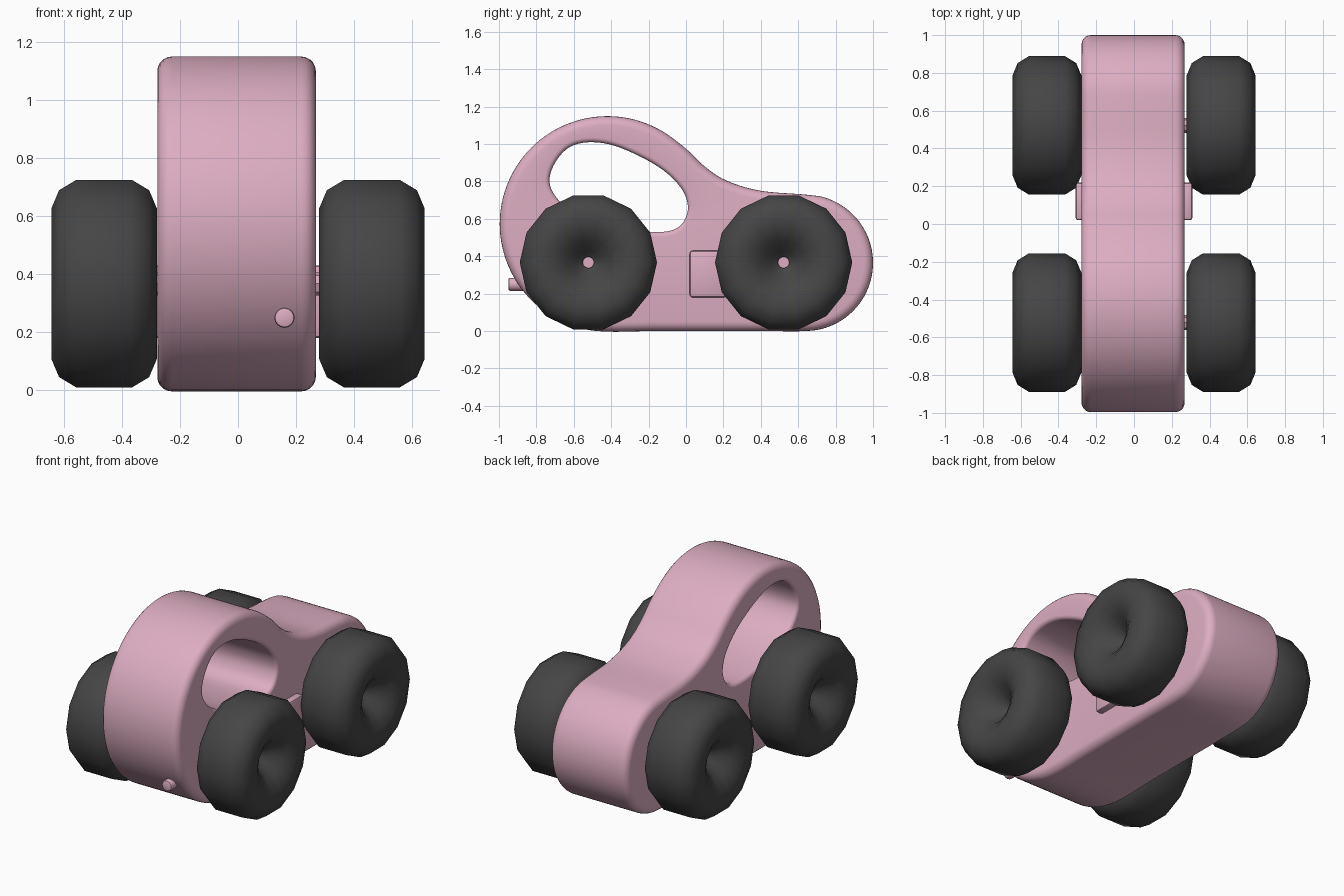
import bpy, bmesh
from math import sin, cos, pi, radians
from mathutils import Vector, Matrix

if "Cube" in bpy.data.objects:
    bpy.data.objects.remove(bpy.data.objects["Cube"])


def material(name, rgb):
    m = bpy.data.materials.new(name)
    m.use_nodes = True
    m.diffuse_color = (*rgb, 1)
    bsdf = next(n for n in m.node_tree.nodes if n.type == 'BSDF_PRINCIPLED')
    bsdf.inputs["Base Color"].default_value = (*rgb, 1)
    return m


pink = material("soft pink", (0.72, 0.42, 0.535))
rubber = material("dark rubber", (0.06, 0.06, 0.06))


def finish(name, bm, mat, angle=40):
    bmesh.ops.recalc_face_normals(bm, faces=bm.faces)
    mesh = bpy.data.meshes.new(name)
    bm.to_mesh(mesh)
    bm.free()
    mesh.materials.append(mat)
    mesh.shade_smooth()
    mesh.set_sharp_from_angle(angle=radians(angle))
    ob = bpy.data.objects.new(name, mesh)
    bpy.context.collection.objects.link(ob)
    return ob


def arc(cy, cz, r, start, end, n):
    angles = [radians(start + (end - start) * i / n) for i in range(n + 1)]
    return [(cy + r * cos(a), cz + r * sin(a)) for a in angles]


def smooth_loop(points, steps=5):
    """Closed smooth curve through the points."""
    p = [Vector(q) for q in points]
    n, out = len(p), []
    for i in range(n):
        a, b, c, d = (p[(i + k) % n] for k in (-1, 0, 1, 2))
        for s in range(steps):
            t = s / steps
            out.append(0.5 * (2 * b + (c - a) * t + (2 * a - 5 * b + 4 * c - d) * t * t
                              + (3 * b - a - 3 * c + d) * t ** 3))
    return out


def inset(loop, amount):
    """Move a loop to its left, which is into the body."""
    n, out = len(loop), []
    for i, p in enumerate(loop):
        t = (loop[(i + 1) % n] - loop[i - 1]).normalized()
        out.append(p + Vector((-t.y, t.x)) * amount)
    return out


def rounded_wall(bm, loop, x0, x1, r, steps=5):
    """Wall across the width with rounded rims; returns the rim edges of each side."""
    turns = [pi / 2 * i / steps for i in range(steps + 1)]
    rows = [(r * (1 - sin(a)), x0 + r * (1 - cos(a))) for a in turns]
    rows += [(r * (1 - sin(a)), x1 - r * (1 - cos(a))) for a in reversed(turns)]
    rings = [[bm.verts.new((x, p.x, p.y)) for p in inset(loop, d)] for d, x in rows]
    n = len(loop)
    for a, b in zip(rings, rings[1:]):
        for i in range(n):
            j = (i + 1) % n
            bm.faces.new((a[i], a[j], b[j], b[i]))
    return [[bm.edges.get((g[i], g[(i + 1) % n])) for i in range(n)] for g in (rings[0], rings[-1])]


# Body: one thick slab with a rounded outline and a window through it
outline = [(y, 0) for y in (-0.2, 0, 0.2, 0.42)]
outline += arc(0.635, 0.365, 0.365, -90, 90, 10)
outline += [(0.4, 0.75), (0.22, 0.803), (0.1, 0.88), (0, 0.975)]
outline += arc(-0.42, 0.573, 0.576, 60, 270, 14)
window = [(-0.73, 0.8), (-0.7, 0.9), (-0.62, 0.985), (-0.5, 1.01), (-0.35, 0.98),
          (-0.15, 0.88), (-0.03, 0.77), (0.01, 0.67), (-0.01, 0.59), (-0.06, 0.545),
          (-0.14, 0.53), (-0.28, 0.54), (-0.45, 0.575), (-0.6, 0.635), (-0.69, 0.71)]
bm = bmesh.new()
outer = rounded_wall(bm, smooth_loop(outline), -0.278, 0.268, 0.05)
inner = rounded_wall(bm, smooth_loop(window), -0.278, 0.268, 0.025)
for k in (0, 1):
    bmesh.ops.triangle_fill(bm, edges=outer[k] + inner[k], use_beauty=True)
finish("body", bm, pink)


def rod(name, centre, radius, length, axis, rim, sides=16):
    bm = bmesh.new()
    bmesh.ops.create_cone(bm, cap_ends=True, segments=sides, radius1=radius,
                          radius2=radius, depth=length)
    caps = [e for e in bm.edges if abs(e.verts[0].co.z - e.verts[1].co.z) < 0.001]
    if rim:
        bmesh.ops.bevel(bm, geom=caps, offset=rim, segments=2, profile=0.5, affect='EDGES')
    turn = Vector((0, 0, 1)).rotation_difference(Vector(axis)).to_matrix().to_4x4()
    bm.transform(Matrix.Translation(centre) @ turn)
    finish(name, bm, pink)


# Axles and tail pipe
for name, y in (("front", -0.522), ("rear", 0.522)):
    rod(name + "_axle", (0, y, 0.367), 0.04, 0.96, (1, 0, 0), 0, 8)
rod("tail_pipe", (0.16, -0.87, 0.25), 0.035, 0.16, (0, 1, 0), 0.01)


def wheel(name, x, y, sides=14):
    """Chunky tyre with a dished hub on both faces: (offset from middle, radius)."""
    half = [(0.095, 0.367), (0.155, 0.33), (0.182, 0.265), (0.172, 0.19), (0.13, 0.12),
            (0.06, 0.065), (0.03, 0.03)]
    profile = [(-o, r) for o, r in reversed(half)] + half
    bm = bmesh.new()
    rings = []
    for o, r in profile:
        angles = [2 * pi * (i + 0.5) / sides for i in range(sides)]
        rings.append([bm.verts.new((x + o, y + r * sin(a), 0.367 + r * cos(a))) for a in angles])
    for a, b in zip(rings, rings[1:]):
        for i in range(sides):
            j = (i + 1) % sides
            bm.faces.new((a[i], a[j], b[j], b[i]))
    finish(name, bm, rubber, 70)


# Wheels and the raised plain badge on each side
for side, s in (("left", 1), ("right", -1)):
    for end, y in (("front", -0.522), ("rear", 0.522)):
        wheel(f"{end}_{side}_wheel", s * 0.461, y)
    bm = bmesh.new()
    bmesh.ops.create_cube(bm, size=1)
    bm.transform(Matrix.Translation((s * 0.28, 0.12, 0.305)) @ Matrix.Diagonal((0.06, 0.2, 0.25, 1)))
    bmesh.ops.bevel(bm, geom=list(bm.edges), offset=0.015, segments=2, profile=0.5, affect='EDGES')
    finish(side + "_badge", bm, pink)
